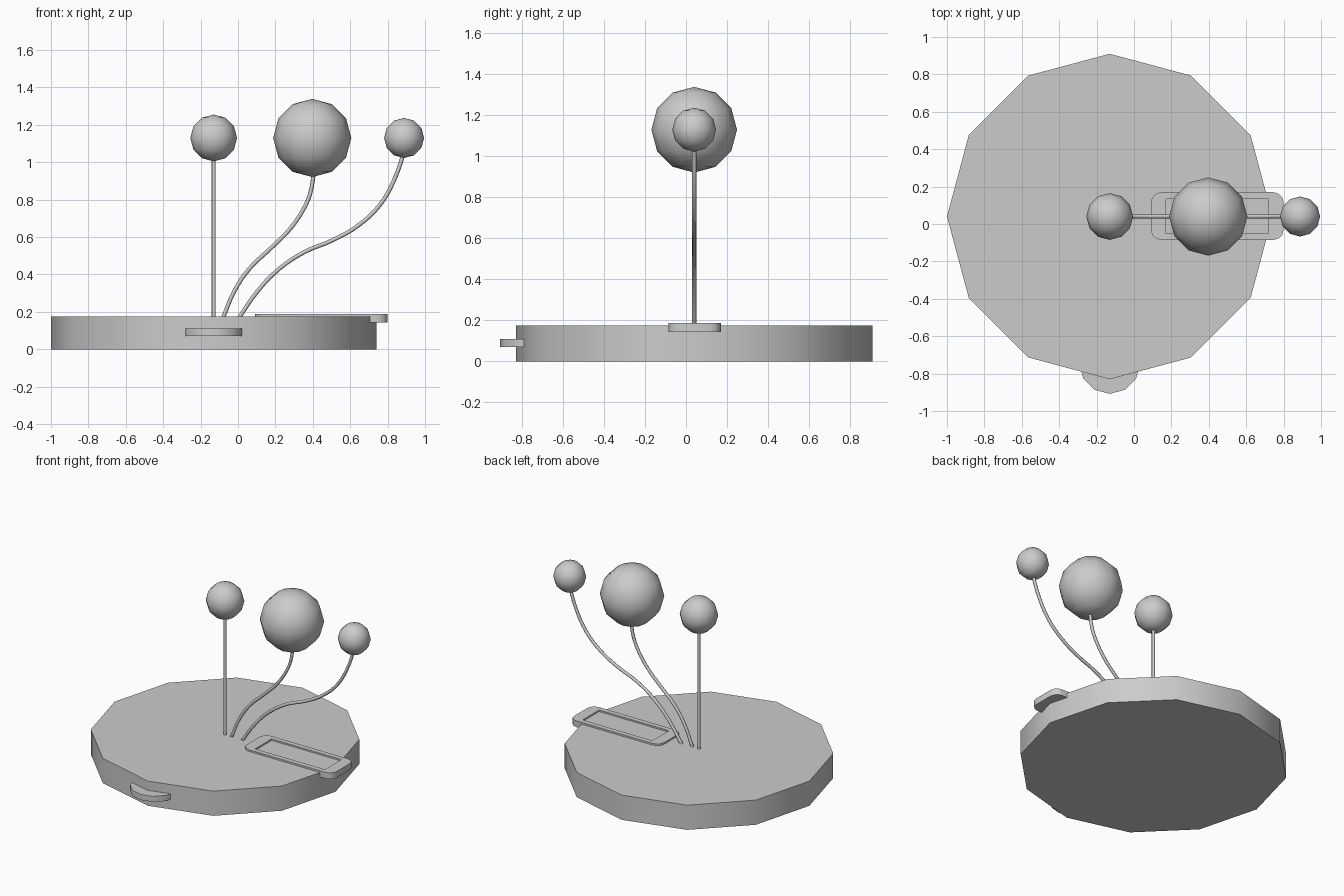
import bpy, bmesh, math

cube = bpy.data.objects.get("Cube")
if cube:
    bpy.data.objects.remove(cube, do_unlink=True)

CX, CY = -0.13, 0.04          # centre of the base disc

grey = bpy.data.materials.new("light grey")
grey.use_nodes = True
grey.diffuse_color = (0.6, 0.6, 0.6, 1)
grey.node_tree.nodes["Principled BSDF"].inputs["Base Color"].default_value = (0.6, 0.6, 0.6, 1)


def finish(name, bm, angle=40):
    """Turn a bmesh into a smooth-by-angle object."""
    bmesh.ops.recalc_face_normals(bm, faces=bm.faces)
    mesh = bpy.data.meshes.new(name)
    bm.to_mesh(mesh)
    bm.free()
    mesh.materials.append(grey)
    obj = bpy.data.objects.new(name, mesh)
    bpy.context.collection.objects.link(obj)
    bpy.ops.object.select_all(action='DESELECT')
    obj.select_set(True)
    bpy.context.view_layer.objects.active = obj
    bpy.ops.object.shade_smooth_by_angle(angle=math.radians(angle))
    return obj


def prism(bm, outline, z0, z1):
    """Extrude a flat outline and return its top face."""
    face = bm.faces.new([bm.verts.new((x, y, z0)) for x, y in outline])
    ext = bmesh.ops.extrude_face_region(bm, geom=[face], use_keep_orig=True)["geom"]
    bmesh.ops.translate(bm, vec=(0, 0, z1 - z0),
                        verts=[g for g in ext if isinstance(g, bmesh.types.BMVert)])
    return [g for g in ext if isinstance(g, bmesh.types.BMFace)][0]


def disc(name, x, y, radius, z0, z1, sides=12):
    bm = bmesh.new()
    ring = [(x + radius * math.cos(math.tau * i / sides),
             y + radius * math.sin(math.tau * i / sides)) for i in range(sides)]
    prism(bm, ring, z0, z1)
    return finish(name, bm)


def ball(name, x, radius):
    bm = bmesh.new()
    bmesh.ops.create_uvsphere(bm, u_segments=12, v_segments=6, radius=radius)
    bmesh.ops.translate(bm, vec=(x, CY, 1.13), verts=bm.verts)
    return finish(name, bm)


def stem(name, points):
    """Round rod following a path in the xz plane."""
    curve = bpy.data.curves.new(name, 'CURVE')
    curve.dimensions = '3D'
    curve.bevel_depth = 0.011
    curve.bevel_resolution = 2
    curve.use_fill_caps = True
    curve.resolution_u = 4
    spline = curve.splines.new('BEZIER')
    spline.bezier_points.add(len(points) - 1)
    for bp, (x, z) in zip(spline.bezier_points, points):
        bp.co = (x, CY, z)
        bp.handle_left_type = bp.handle_right_type = 'AUTO'
    curve.materials.append(grey)
    obj = bpy.data.objects.new(name, curve)
    bpy.context.collection.objects.link(obj)
    return obj


# Twelve-sided base and the small tab at its front
disc("base", CX, CY, 0.87, 0, 0.176)
disc("front_tab", CX, -0.745, 0.163, 0.07, 0.11)

# Rounded plate with a shallow rectangular recess
x0, x1, y0, y1, r = 0.09, 0.80, -0.085, 0.17, 0.055
outline = []
for k, (cx, cy) in enumerate([(x1 - r, y1 - r), (x0 + r, y1 - r),
                              (x0 + r, y0 + r), (x1 - r, y0 + r)]):
    for j in range(4):
        a = math.pi / 2 * (k + j / 3)
        outline.append((cx + r * math.cos(a), cy + r * math.sin(a)))
bm = bmesh.new()
top = prism(bm, outline, 0.143, 0.188)
rim = list(top.verts)
bm.faces.remove(top)
corners = [(0.72, 0.135), (0.17, 0.135), (0.17, -0.05), (0.72, -0.05)]
upper = [bm.verts.new((x, y, 0.188)) for x, y in corners]
lower = [bm.verts.new((x, y, 0.177)) for x, y in corners]
n = len(rim)
# Top border: fan each rounded corner to a recess corner, then bridge the sides
nearest = [min(range(4), key=lambda i: (v.co - upper[i].co).length) for v in rim]
for i in range(n):
    a, b, ia, ib = rim[i], rim[(i + 1) % n], nearest[i], nearest[(i + 1) % n]
    bm.faces.new([a, b, upper[ia]] if ia == ib else [a, b, upper[ib], upper[ia]])
for i in range(4):
    j = (i + 1) % 4
    bm.faces.new([upper[i], upper[j], lower[j], lower[i]])
bm.faces.new(lower)
finish("side_plate", bm)

# Stems
stem("straight_stem", [(CX, 0.16), (CX, 1.05)])
stem("middle_stem", [(-0.083, 0.16), (-0.02, 0.31), (0.06, 0.43), (0.18, 0.545),
                     (0.275, 0.64), (0.345, 0.74), (0.385, 0.83), (0.408, 0.96)])
stem("outer_stem", [(0.0, 0.16), (0.104, 0.31), (0.22, 0.43), (0.355, 0.52),
                    (0.505, 0.583), (0.64, 0.66), (0.757, 0.77), (0.837, 0.91),
                    (0.89, 1.06)])

# Balls on the stems
ball("straight_ball", CX, 0.125)
ball("middle_ball", 0.397, 0.209)
ball("outer_ball", 0.888, 0.107)
